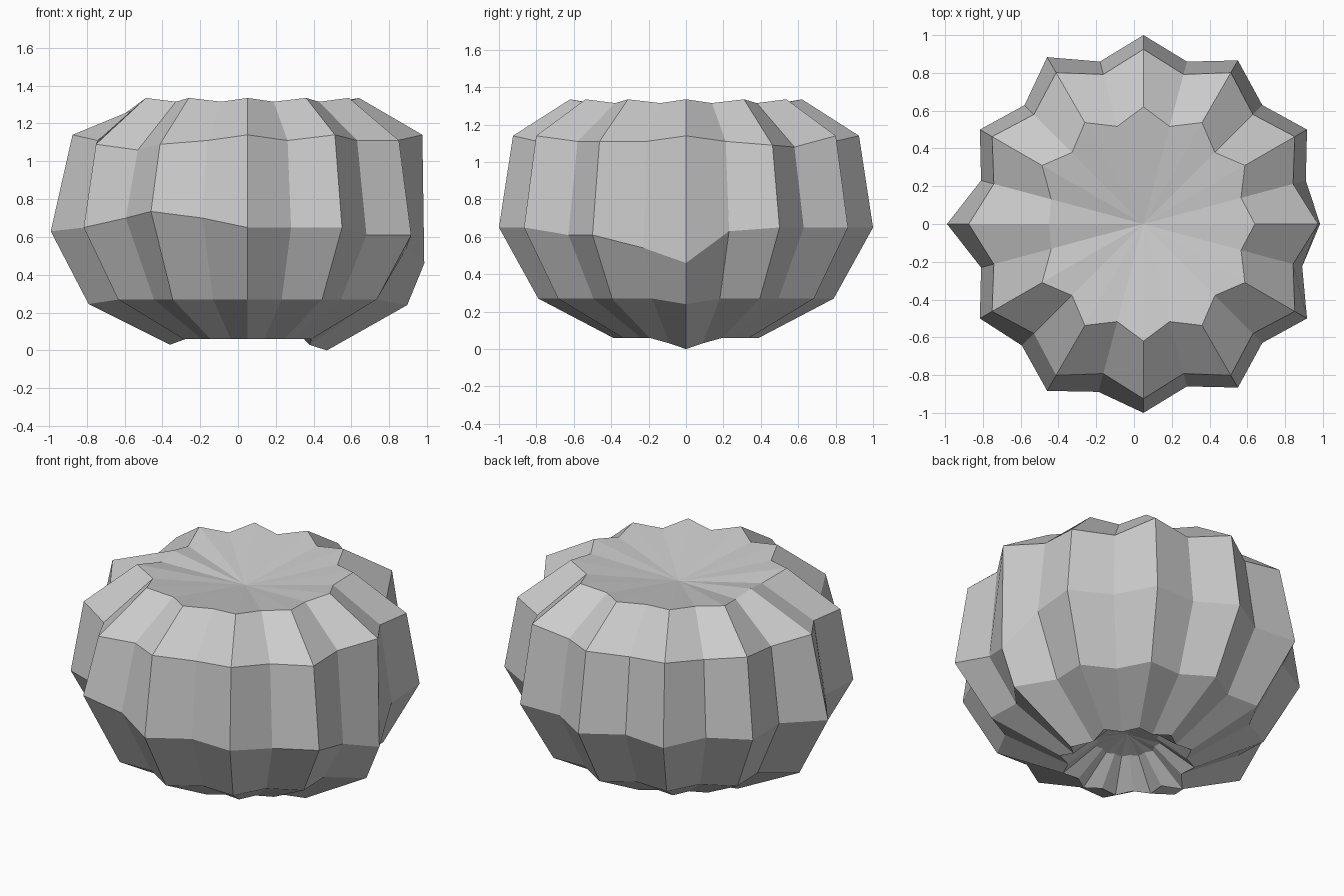
import bpy, bmesh
from math import cos, sin, radians

if "Cube" in bpy.data.objects:
    bpy.data.objects.remove(bpy.data.objects["Cube"])

CX = 0.05      # the core sits slightly off centre
N = 24         # 12 ribs: even columns are ridges, odd ones grooves

# rings from bottom dimple to crown: ridge radius, groove radius, ridge z, groove z
rings = [
    (0.19, 0.17, 0.20, 0.20),
    (0.39, 0.34, 0.06, 0.06),
    (0.79, 0.70, 0.27, 0.27),
    (1.00, 0.89, 0.65, 0.65),
    (0.925, 0.82, 1.14, 1.11),
    (0.62, 0.535, 1.335, 1.315),
]

# hand-shaped dents: (ring, column) -> (radius change, z change)
dents = {
    (1, 0): (0.03, -0.06), (1, 12): (0.02, -0.03), (1, 1): (0, -0.03), (1, 23): (0, -0.03),
    (2, 0): (0.055, -0.03), (2, 12): (0.05, -0.025),
    (3, 0): (-0.065, -0.19), (3, 23): (-0.02, -0.11), (3, 1): (0, -0.02),
    (3, 22): (0, -0.04), (3, 21): (0, -0.04),
    (3, 12): (0.04, -0.02), (3, 15): (0.02, 0.05), (3, 16): (0.02, 0.085),
    (3, 17): (0.03, 0.05), (3, 8): (0.02, 0),
    (4, 14): (0, -0.05), (4, 15): (0, -0.05), (4, 16): (0, -0.05),
    (4, 2): (0, -0.05), (4, 3): (0, -0.03), (4, 22): (0, -0.03),
    (5, 0): (-0.03, 0), (5, 12): (-0.12, -0.02), (5, 11): (-0.03, -0.02), (5, 13): (-0.03, -0.02),
}

bm = bmesh.new()
grid = []
for r, (rr, rg, zr, zg) in enumerate(rings):
    row = []
    for c in range(N):
        dr, dz = dents.get((r, c), (0, 0))
        rad, z = (rg, zg) if c % 2 else (rr, zr)
        a = radians(360 / N * c)
        row.append(bm.verts.new((CX + (rad + dr) * cos(a), (rad + dr) * sin(a), z + dz)))
    grid.append(row)

# ribbed walls
for lo, hi in zip(grid, grid[1:]):
    for c in range(N):
        d = (c + 1) % N
        bm.faces.new((lo[c], lo[d], hi[d], hi[c]))

# sunken crown and bottom dimple
top = bm.verts.new((CX, 0, 1.23))
base = bm.verts.new((CX, 0, 0.24))
for c in range(N):
    d = (c + 1) % N
    bm.faces.new((grid[-1][c], grid[-1][d], top))
    bm.faces.new((grid[0][d], grid[0][c], base))

bmesh.ops.recalc_face_normals(bm, faces=bm.faces)
mesh = bpy.data.meshes.new("pumpkin_body")
bm.to_mesh(mesh)
bm.free()
bpy.context.collection.objects.link(bpy.data.objects.new("pumpkin_body", mesh))
